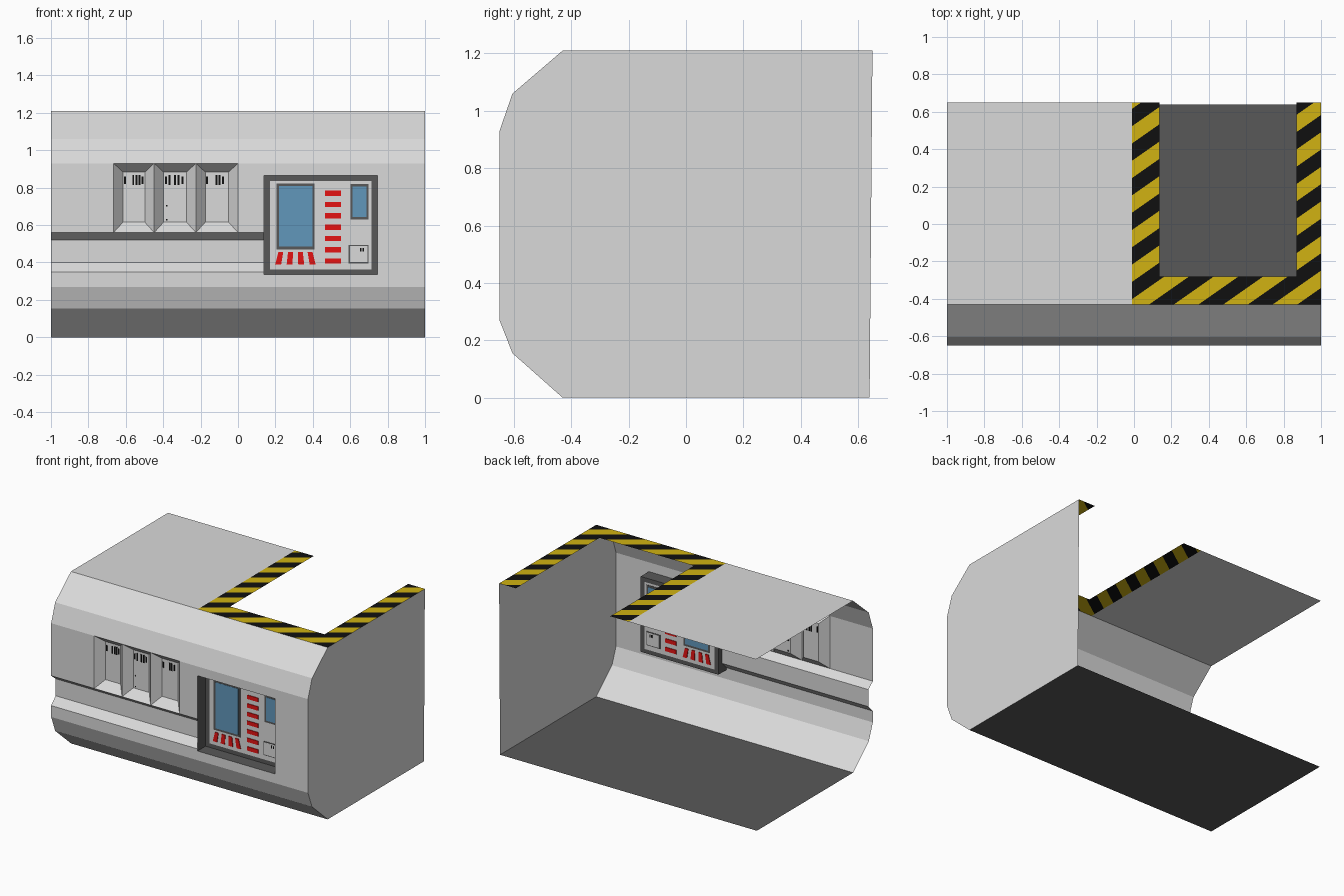
import bpy, bmesh, math
from mathutils import Vector

if "Cube" in bpy.data.objects:
    bpy.data.objects.remove(bpy.data.objects["Cube"])


def material(name, rgb):
    m = bpy.data.materials.new(name)
    m.diffuse_color = (*rgb, 1)
    m.use_nodes = True
    m.node_tree.nodes["Principled BSDF"].inputs["Base Color"].default_value = m.diffuse_color
    return m


LIGHT = material("light grey", (0.70, 0.70, 0.70))
DARK = material("dark grey", (0.098, 0.098, 0.098))
BLACK = material("black", (0.005, 0.005, 0.005))
YELLOW = material("hazard yellow", (0.64, 0.45, 0.006))
RED = material("button red", (0.78, 0.006, 0.006))
BLUE = material("screen blue", (0.12, 0.31, 0.50))

FRONT = -0.65          # main front plane
TOP = 1.21
BACK = 0.65


def face(bm, pts, toward=None):
    """Add a face looking toward a point, or away from the model centre."""
    f = bm.faces.new([bm.verts.new(p) for p in pts])
    f.normal_update()
    c = f.calc_center_median()
    d = Vector(toward) - c if toward else c - Vector((0, 0, 0.6))
    if f.normal.dot(d) < 0:
        f.normal_flip()
    return f


def finish(bm, name, *mats):
    bmesh.ops.remove_doubles(bm, verts=bm.verts, dist=0.0002)
    me = bpy.data.meshes.new(name)
    bm.to_mesh(me)
    bm.free()
    for m in mats:
        me.materials.append(m)
    ob = bpy.data.objects.new(name, me)
    bpy.context.collection.objects.link(ob)
    return ob


def sweep(bm, profile, x0, x1, toward=None):
    """Strip of quads following a (y, z) profile along x."""
    for (ya, za), (yb, zb) in zip(profile, profile[1:]):
        face(bm, [(x0, ya, za), (x1, ya, za), (x1, yb, zb), (x0, yb, zb)], toward)


def corners(r, y):
    x0, x1, z0, z1 = r
    return [(x0, y, z0), (x1, y, z0), (x1, y, z1), (x0, y, z1)]


def ring(bm, ra, ya, rb, yb, toward):
    """Four quads joining two rectangles, each at its own depth."""
    a, b = corners(ra, ya), corners(rb, yb)
    for i in range(4):
        j = (i + 1) % 4
        face(bm, [a[i], a[j], b[j], b[i]], toward)


def plates(name, mat, polys, y, t):
    """Thin plates from (x, z) outlines, showing on both sides of a sheet."""
    bm = bmesh.new()
    for p in polys:
        n = len(p)
        a = [bm.verts.new((x, y - t / 2, z)) for x, z in p]
        b = [bm.verts.new((x, y + t / 2, z)) for x, z in p]
        bm.faces.new(a)
        bm.faces.new(b[::-1])
        for i in range(n):
            bm.faces.new([a[i], b[i], b[(i + 1) % n], a[(i + 1) % n]])
    bmesh.ops.recalc_face_normals(bm, faces=bm.faces)
    return finish(bm, name, mat)


def box(x0, x1, z0, z1):
    return [(x0, z0), (x1, z0), (x1, z1), (x0, z1)]


# floor, facing down
bm = bmesh.new()
sweep(bm, [(-0.43, 0), (0.64, 0)], -1, 1)
finish(bm, "floor", DARK)

# right end wall
lower = [(-0.43, 0), (-0.605, 0.155), (FRONT, 0.27)]
upper = [(FRONT, 0.93), (-0.605, 1.06), (-0.43, TOP)]
bm = bmesh.new()
face(bm, [(1, y, z) for y, z in [(0.64, 0)] + lower + upper + [(BACK, TOP)]])
finish(bm, "end_wall", LIGHT)

# front wall: chamfers, groove and flat areas around the two recesses
AHEAD = (0, -50, 0.6)
CON = (0.14, 0.745, 0.335, 0.865)
bm = bmesh.new()
sweep(bm, lower, -1, 1)
sweep(bm, upper, -1, 1)
sweep(bm, [(FRONT, 0.27), (FRONT, 0.35), (-0.60, 0.40), (-0.60, 0.52), (FRONT, 0.56)],
      -1, 0.14, AHEAD)
for r in [(-1, -0.665, 0.56, 0.93), (0, 0.14, 0.56, 0.93), (0.745, 1, 0.27, 0.93),
          (0.14, 0.745, 0.27, 0.335), (0.14, 0.745, 0.865, 0.93)]:
    face(bm, corners(r, FRONT), AHEAD)
finish(bm, "front_wall", LIGHT)

# three bevelled lockers
LOCK_Y = FRONT + 0.055
bm = bmesh.new()
edges = [-0.665, -0.448, -0.225, 0]
for x0, x1 in zip(edges, edges[1:]):
    inner = (x0 + 0.05, x1 - 0.05, 0.615, 0.883)
    ring(bm, (x0, x1, 0.56, 0.93), FRONT, inner, LOCK_Y, AHEAD)
    face(bm, corners(inner, LOCK_Y), AHEAD)
finish(bm, "lockers", LIGHT)

# black vent slots and small marks on the lockers
slots = []
for xs in [(-0.605, -0.56, -0.543, -0.526, -0.51), (-0.385, -0.367, -0.337, -0.318, -0.297),
           (-0.165, -0.115, -0.098, -0.08)]:
    for k, x in enumerate(xs):
        h = 0.02 if k in (0, len(xs) - 1) else 0.027
        slots.append(box(x - 0.005, x + 0.005, 0.84 - h, 0.84 + h))
slots += [box(-0.384, -0.377, z, z + 0.008) for z in (0.625, 0.70)]
plates("locker_slots", BLACK, slots, LOCK_Y, 0.005)

# sunken console: dark box walls, dark rim and light panel
CON_Y = FRONT + 0.09
PANEL = (0.17, 0.715, 0.363, 0.835)
bm = bmesh.new()
ring(bm, CON, FRONT, CON, CON_Y, (0.44, -0.61, 0.6))
ring(bm, CON, CON_Y, PANEL, CON_Y, AHEAD)
finish(bm, "console_frame", DARK)
bm = bmesh.new()
face(bm, corners(PANEL, CON_Y), AHEAD)
finish(bm, "console_panel", LIGHT)

# screens with dark surrounds
plates("screen_surrounds", DARK,
       [box(0.205, 0.41, 0.47, 0.822), box(0.602, 0.697, 0.63, 0.82)], CON_Y, 0.006)
plates("screens", BLUE,
       [box(0.219, 0.397, 0.484, 0.808), box(0.613, 0.686, 0.643, 0.807)], CON_Y, 0.009)

# red buttons: a column of bars and a fan of slanted keys
bars = [box(0.465, 0.552, 0.77 - 0.0605 * i - 0.014, 0.77 - 0.0605 * i + 0.014) for i in range(7)]
keys = []
for c in (-0.089, -0.03, 0.03, 0.089):
    b, t = 0.307 + c * 1.04, 0.307 + c * 0.88
    keys.append([(b - 0.016, 0.388), (b + 0.016, 0.388), (t + 0.013, 0.455), (t - 0.013, 0.455)])
plates("button_bars", RED, bars, CON_Y, 0.009)
plates("button_keys", RED, keys, CON_Y, 0.009)

# small hatch in the console corner
plates("hatch_outline", DARK, [box(0.592, 0.698, 0.395, 0.493)], CON_Y, 0.005)
plates("hatch_cover", LIGHT, [box(0.598, 0.692, 0.401, 0.487)], CON_Y, 0.007)
plates("hatch_marks", BLACK,
       [box(x, x + 0.008, 0.458, 0.478) for x in (0.652, 0.666)], CON_Y, 0.009)

# plain half of the roof
bm = bmesh.new()
sweep(bm, [(-0.43, TOP), (BACK, TOP)], -1, -0.01)
finish(bm, "roof", LIGHT)

# hazard border around the roof opening, cut into diagonal stripes
SLOPE, PERIOD, START = 0.7, 0.185, 0.577
bm = bmesh.new()
for x0, x1, y0, y1 in [(-0.01, 0.135, -0.28, BACK), (0.87, 1, -0.28, BACK),
                       (-0.01, 1, -0.43, -0.28)]:
    face(bm, [(x0, y0, TOP), (x1, y0, TOP), (x1, y1, TOP), (x0, y1, TOP)])
for j in range(-20, 4):
    co = (0, START + PERIOD * (j / 2 - 0.25), TOP)
    bmesh.ops.bisect_plane(bm, geom=bm.verts[:] + bm.edges[:] + bm.faces[:],
                           plane_co=co, plane_no=Vector((-SLOPE, 1, 0)).normalized())
for f in bm.faces:
    c = f.calc_center_median()
    phase = ((c.y - SLOPE * c.x - START) / PERIOD + 0.25) % 1
    f.material_index = 1 if phase < 0.5 else 0
finish(bm, "hazard_border", YELLOW, BLACK)
